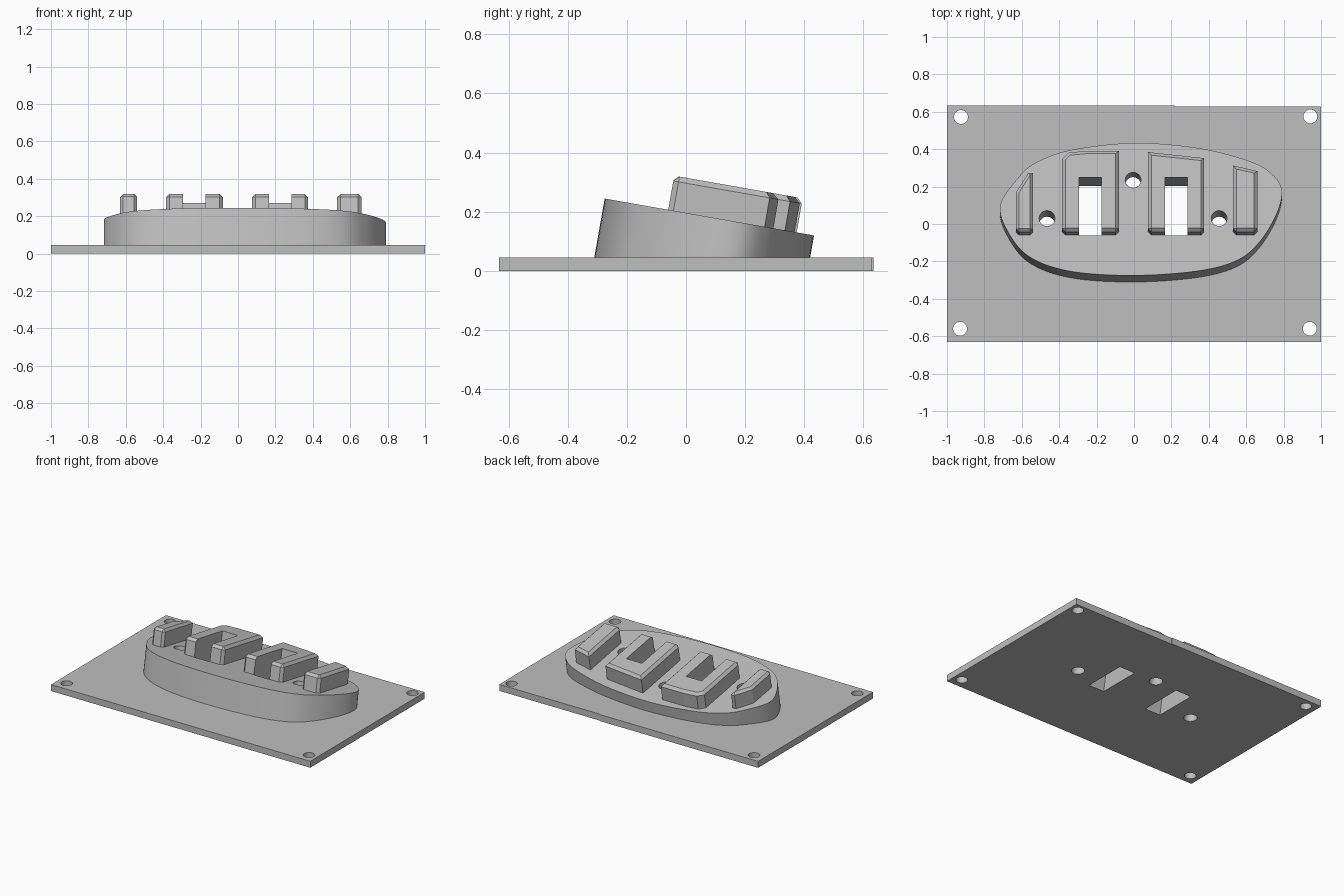
import bpy, bmesh, math
from mathutils import Matrix, Vector

cube = bpy.data.objects.get("Cube")
if cube:
    bpy.data.objects.remove(cube, do_unlink=True)

TILT = math.radians(10)
COS = math.cos(TILT)
# Local frame of the sloping top face: its z axis is the face normal
SLOPE = Matrix.Translation((0, 0, 0.196)) @ Matrix.Rotation(-TILT, 4, 'X')
FLAT = Matrix.Identity(4)
PLATE_TOP = 0.045

grey = bpy.data.materials.new("light grey")
grey.use_nodes = True
grey.diffuse_color = (0.52, 0.52, 0.52, 1)
grey.node_tree.nodes["Principled BSDF"].inputs["Base Color"].default_value = (0.52, 0.52, 0.52, 1)


def prism(name, pts, z0, z1, frame, chamfer=0, floor=None):
    """Extrude a counter-clockwise outline from z0 to z1 in the given frame."""
    bm = bmesh.new()
    face = bm.faces.new([bm.verts.new((x, y, z0)) for x, y in pts])
    ext = bmesh.ops.extrude_face_region(bm, geom=[face])
    for v in ext["geom"]:
        if isinstance(v, bmesh.types.BMVert):
            v.co.z = z1
    bmesh.ops.recalc_face_normals(bm, faces=bm.faces)
    if chamfer:
        front = min(p[1] for p in pts)
        rim = [e for e in bm.edges
               if all(abs(v.co.z - z1) < 1e-5 for v in e.verts)
               or all(abs(v.co.y - front) < 1e-5 for v in e.verts)
               and abs(e.verts[0].co.z - e.verts[1].co.z) > 0.01]
        bmesh.ops.bevel(bm, geom=rim, offset=chamfer, segments=1,
                        affect='EDGES', clamp_overlap=True)
    bm.transform(frame)
    if floor is not None:
        # Cut the tilted body level so it sits in the plate
        cut = bmesh.ops.bisect_plane(bm, geom=bm.verts[:] + bm.edges[:] + bm.faces[:],
                                     plane_co=(0, 0, floor), plane_no=(0, 0, 1), clear_inner=True)
        edges = [g for g in cut["geom_cut"] if isinstance(g, bmesh.types.BMEdge)]
        bmesh.ops.contextual_create(bm, geom=edges)
        bmesh.ops.recalc_face_normals(bm, faces=bm.faces)
    mesh = bpy.data.meshes.new(name)
    bm.to_mesh(mesh)
    bm.free()
    mesh.materials.append(grey)
    ob = bpy.data.objects.new(name, mesh)
    bpy.context.collection.objects.link(ob)
    return ob


def circle(x, y, r, n=32):
    return [(x + r * math.cos(2 * math.pi * i / n), y + r * math.sin(2 * math.pi * i / n))
            for i in range(n)]


def smooth_loop(pts, steps=8):
    """Closed Catmull-Rom curve through the points."""
    out, n = [], len(pts)
    for i in range(n):
        a, b, c, d = (Vector(pts[(i + k) % n]) for k in (-1, 0, 1, 2))
        for s in range(steps):
            t = s / steps
            p = 0.5 * (2 * b + (c - a) * t + (2 * a - 5 * b + 4 * c - d) * t * t
                       + (3 * b - a - 3 * c + d) * t ** 3)
            out.append((p.x, p.y))
    return out


def cut(ob, cutters):
    """Subtract the cutters and keep the finished mesh."""
    for c in cutters:
        m = ob.modifiers.new("cut", 'BOOLEAN')
        m.operation, m.solver, m.object = 'DIFFERENCE', 'EXACT', c
    bpy.context.view_layer.update()
    deps = bpy.context.evaluated_depsgraph_get()
    mesh = bpy.data.meshes.new_from_object(ob.evaluated_get(deps))
    ob.modifiers.clear()
    ob.data = mesh


# Base plate with its slightly stepped back edge
plate = prism("base_plate", [(-1, -0.632), (1, -0.632), (1, 0.629), (0.22, 0.629),
                             (0.22, 0.634), (-1, 0.634)], 0, PLATE_TOP, FLAT)

# Rounded body with the sloping top
outline = [(0.0, -0.275), (0.35, -0.25), (0.56, -0.19), (0.68, -0.085), (0.765, 0.06),
           (0.79, 0.18), (0.74, 0.265), (0.62, 0.335), (0.35, 0.405), (0.0, 0.433),
           (-0.34, 0.395), (-0.53, 0.325), (-0.625, 0.24), (-0.715, 0.1),
           (-0.675, -0.04), (-0.56, -0.175), (-0.34, -0.253)]
body = prism("sloped_body", smooth_loop([(x, y / COS) for x, y in outline]),
             -0.4, 0, SLOPE, floor=0.035)

# Raised blocks: front edge, then the back edge from right to left
FRONT, HEIGHT = -0.061, 0.117
blocks = {
    "outer_block_right": (-0.63, -0.54, [(-0.54, 0.26), (-0.565, 0.26), (-0.63, 0.155)]),
    "notched_block_right": (-0.385, -0.08, [(-0.08, 0.38), (-0.25, 0.38), (-0.35, 0.37), (-0.385, 0.335)]),
    "notched_block_left": (0.075, 0.375, [(0.375, 0.34), (0.075, 0.373)]),
    "outer_block_left": (0.53, 0.66, [(0.66, 0.27), (0.53, 0.30)]),
}
made = {}
for name, (x0, x1, back) in blocks.items():
    made[name] = prism(name, [(x0, FRONT), (x1, FRONT)] + back, -0.005, HEIGHT,
                       SLOPE, chamfer=0.018)

# Cutters: two sloping slots, three sloping holes, four upright corner holes
slots = [prism("slot_cutter", [(x0, FRONT - 0.002), (x0 + 0.12, FRONT - 0.002),
                               (x0 + 0.12, 0.233), (x0, 0.233)], -0.5, 0.3, SLOPE)
         for x0 in (-0.295, 0.165)]
bores = [prism("bore_cutter", circle(x, y / COS, 0.042), -0.5, 0.05, SLOPE)
         for x, y in ((-0.465, 0.03), (-0.005, 0.235), (0.455, 0.03))]
corners = [prism("corner_cutter", circle(x, y, 0.037), -0.1, 0.2, FLAT)
           for x, y in ((-0.925, 0.572), (0.943, 0.575), (-0.93, -0.56), (0.94, -0.56))]
cutters = slots + bores + corners
for c in cutters:
    c.hide_render = True

cut(plate, cutters)
cut(body, slots + bores)
cut(made["notched_block_right"], slots[:1])
cut(made["notched_block_left"], slots[1:])
for c in cutters:
    bpy.data.objects.remove(c, do_unlink=True)

# Smooth the round walls and keep hard edges crisp
for ob in (plate, body):
    for p in ob.data.polygons:
        p.use_smooth = True
    ob.data.set_sharp_from_angle(angle=math.radians(30))
